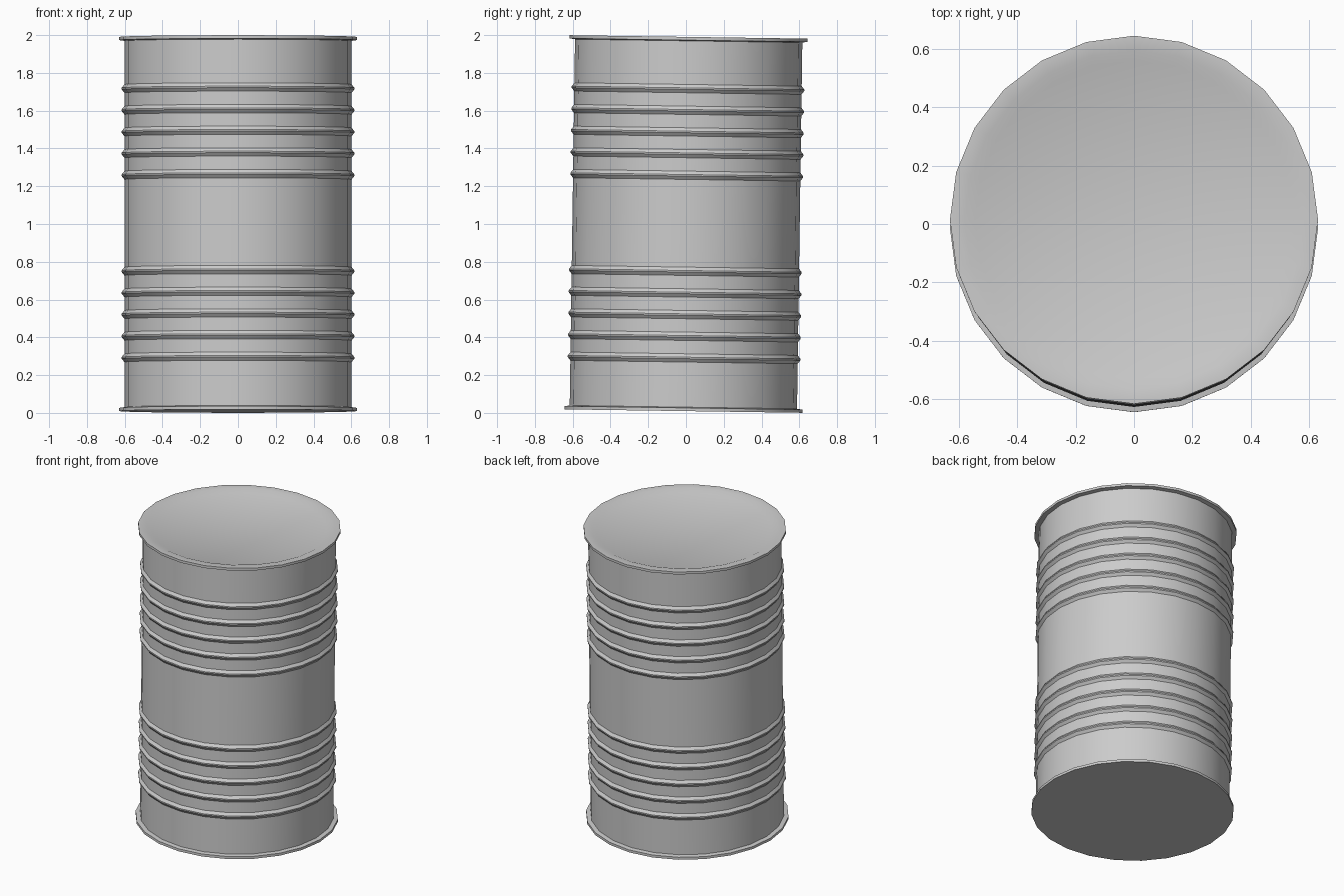
import bpy, bmesh, math
from mathutils import Matrix

if "Cube" in bpy.data.objects:
    bpy.data.objects.remove(bpy.data.objects["Cube"])

SIDES = 24
TILT = 0.0145
H = 0.9905          # half height along the barrel axis
BODY_R, RIB_R, RIM_R = 0.602, 0.616, 0.63

# Lean the whole barrel slightly about its middle
LEAN = Matrix.Translation((0, 0, 1)) @ Matrix.Rotation(-TILT, 4, 'X')


def lathe(name, profile):
    """Revolve (radius, height) points; radius 0 makes a pole."""
    bm = bmesh.new()
    rings = []
    for r, z in profile:
        n = 1 if r == 0 else SIDES
        rings.append([bm.verts.new((r * math.cos(2 * math.pi * i / SIDES),
                                    r * math.sin(2 * math.pi * i / SIDES), z))
                      for i in range(n)])
    for a, b in zip(rings, rings[1:]):
        for i in range(SIDES):
            j = (i + 1) % SIDES
            quad = [a[i % len(a)], a[j % len(a)], b[j % len(b)], b[i % len(b)]]
            bm.faces.new(list(dict.fromkeys(quad)))
    bmesh.ops.recalc_face_normals(bm, faces=bm.faces[:])
    bm.transform(LEAN)
    mesh = bpy.data.meshes.new(name)
    bm.to_mesh(mesh)
    bm.free()
    obj = bpy.data.objects.new(name, mesh)
    bpy.context.collection.objects.link(obj)
    bpy.context.view_layer.objects.active = obj
    obj.select_set(True)
    bpy.ops.object.shade_smooth_by_angle(angle=math.radians(25))
    obj.select_set(False)
    return obj


# One closed profile: flat base, lower rim, ribbed wall, upper rim, dished lid
profile = [(0, -H), (RIM_R, -H), (RIM_R, -H + 0.017), (BODY_R, -H + 0.021)]

# Two groups of five ribs
for start in (-0.709, 0.258):
    for k in range(5):
        z = start + k * 0.1147
        profile += [(BODY_R, z - 0.022), (RIB_R, z - 0.004),
                    (RIB_R, z + 0.004), (BODY_R, z + 0.022)]

profile += [(BODY_R, H - 0.021), (RIM_R, H - 0.017), (RIM_R, H),
            (0.58, H), (0.545, H - 0.015), (0, H - 0.018)]

lathe("barrel", profile)
